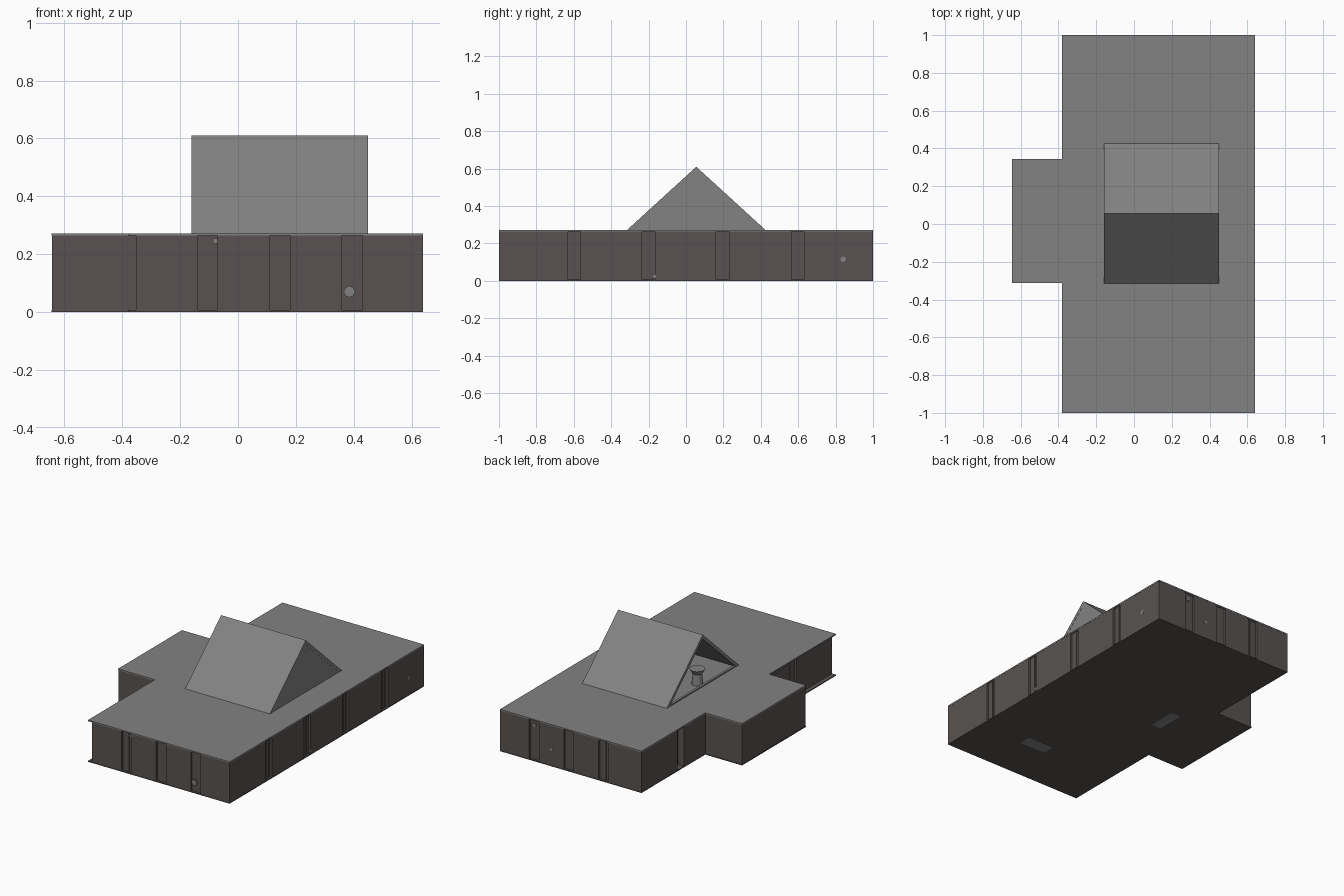
import bpy, bmesh, math

if "Cube" in bpy.data.objects:
    bpy.data.objects.remove(bpy.data.objects["Cube"])


def material(name, c):
    m = bpy.data.materials.new(name)
    m.diffuse_color = (*c, 1)
    m.use_nodes = True
    m.node_tree.nodes["Principled BSDF"].inputs["Base Color"].default_value = m.diffuse_color
    return m


GRAY = material("concrete gray", (0.225, 0.225, 0.225))
BROWN = material("dark brown wall", (0.098, 0.086, 0.082))


def mesh_object(name, bm, mat):
    bmesh.ops.recalc_face_normals(bm, faces=bm.faces[:])
    me = bpy.data.meshes.new(name)
    bm.to_mesh(me)
    bm.free()
    me.materials.append(mat)
    ob = bpy.data.objects.new(name, me)
    bpy.context.collection.objects.link(ob)
    return ob


def prism(name, pts, direction, mat):
    """Extrude a closed 3D outline along a vector."""
    bm = bmesh.new()
    f = bm.faces.new([bm.verts.new(p) for p in pts])
    r = bmesh.ops.extrude_face_region(bm, geom=[f])
    vs = [v for v in r["geom"] if isinstance(v, bmesh.types.BMVert)]
    bmesh.ops.translate(bm, verts=vs, vec=direction)
    return mesh_object(name, bm, mat)


def box(name, x0, x1, y0, y1, z0, z1, mat):
    return prism(name, [(x0, y0, z0), (x1, y0, z0), (x1, y1, z0), (x0, y1, z0)],
                 (0, 0, z1 - z0), mat)


def slab(name, z0, z1, mat):
    xy = [(-.38, -1), (.64, -1), (.64, 1), (-.38, 1), (-.38, .345),
          (-.645, .345), (-.645, -.313), (-.38, -.313)]
    return prism(name, [(x, y, z0) for x, y in xy], (0, 0, z1 - z0), mat)


# floor and roof slabs
H, FL, RF = 0.272, 0.006, 0.264
slab("floor_slab", 0, FL, BROWN)
slab("roof_slab", RF, H, GRAY)

# wall core, recessed behind the panels, and side annex
D = 0.015
box("wall_core", -.352 + D, .64 - D, -1 + D, 1 - D, FL, RF, BROWN)
box("side_annex", -.643, -.33, -.311, .343, FL, RF, BROWN)

# wall panels separated by vertical grooves
gx = [(-.138, -.07), (.11, .18), (.36, .43)]
gy = [(-.632, -.565), (-.235, -.167), (.16, .23), (.563, .63)]


def spans(start, end, gaps):
    edges = [start] + [v for g in gaps for v in g] + [end]
    return list(zip(edges[::2], edges[1::2]))


for a, b in spans(-.352, .639, gx):
    box("front_panel", a, b, -.999, -1 + D, FL, RF, BROWN)
for a, b in spans(-.379, .639, gx):
    box("back_panel", a, b, 1 - D, .999, FL, RF, BROWN)
for a, b in spans(-.999, .999, gy):
    box("right_panel", .64 - D, .639, a, b, FL, RF, BROWN)
for a, b in spans(-.999, -.311, gy[:1]):
    box("left_front_panel", -.352, -.352 + D, a, b, FL, RF, BROWN)
for a, b in spans(.343, .999, gy[3:]):
    box("left_back_panel", -.379, -.33, a, b, FL, RF, BROWN)

# slim round-cornered posts inside the grooves
for a, b in gx:
    m = (a + b) / 2
    for y in (-1 + D, 1 - D - .005):
        box("groove_post", m - .012, m + .012, y - .002, y + .007, FL, RF, BROWN)
for a, b in gy:
    m = (a + b) / 2
    box("groove_post", .64 - D - .002, .64 - D + .005, m - .012, m + .012, FL, RF, BROWN)

# hollow gable: chevron roof open on the left, closed on the right
X0, X1, Y0, Y1, YM, ZT, T = -.16, .45, -.315, .425, .055, .61, .028
chevron = [(Y0, H), (YM, ZT), (Y1, H), (Y1 - T, H), (YM, ZT - T), (Y0 + T, H)]
prism("gable_roof", [(X0, y, z) for y, z in chevron], (X1 - X0, 0, 0), GRAY)
prism("gable_end", [(X1 - .02, Y0 + .01, H), (X1 - .02, Y1 - .01, H),
                    (X1 - .02, YM, ZT - .01)], (.019, 0, 0), GRAY)
box("gable_sill", X0, X0 + .015, Y0 + .02, Y1 - .02, H, H + .008, GRAY)


# flared stool standing in the gable opening
def cone(name, loc, r1, r2, h, rot=(0, 0, 0), n=12):
    bpy.ops.mesh.primitive_cone_add(vertices=n, radius1=r1, radius2=r2, depth=h,
                                    location=loc, rotation=rot)
    ob = bpy.context.object
    ob.name = name
    ob.data.materials.append(GRAY)


cone("stool_base", (-.11, .04, H + .035), .035, .028, .07)
cone("stool_top", (-.11, .04, H + .085), .03, .048, .03)

# small studs showing through the walls
for x, y, z, r in [(.385, -.998, .07, .02), (-.078, -.99, .245, .01),
                   (.27, .998, .11, .012), (.40, .99, .23, .015)]:
    cone("wall_stud", (x, y, z), r, r, .006, (math.pi / 2, 0, 0), 8)
for y, z, r in [(.84, .115, .015), (-.172, .025, .012)]:
    cone("wall_stud", (.637, y, z), r, r, .006, (0, math.pi / 2, 0), 8)

# pale plates under the floor
box("floor_plate", .125, .315, -.70, -.62, -.0005, .003, GRAY)
box("floor_plate", -.225, -.155, -.02, .17, -.0005, .003, GRAY)
